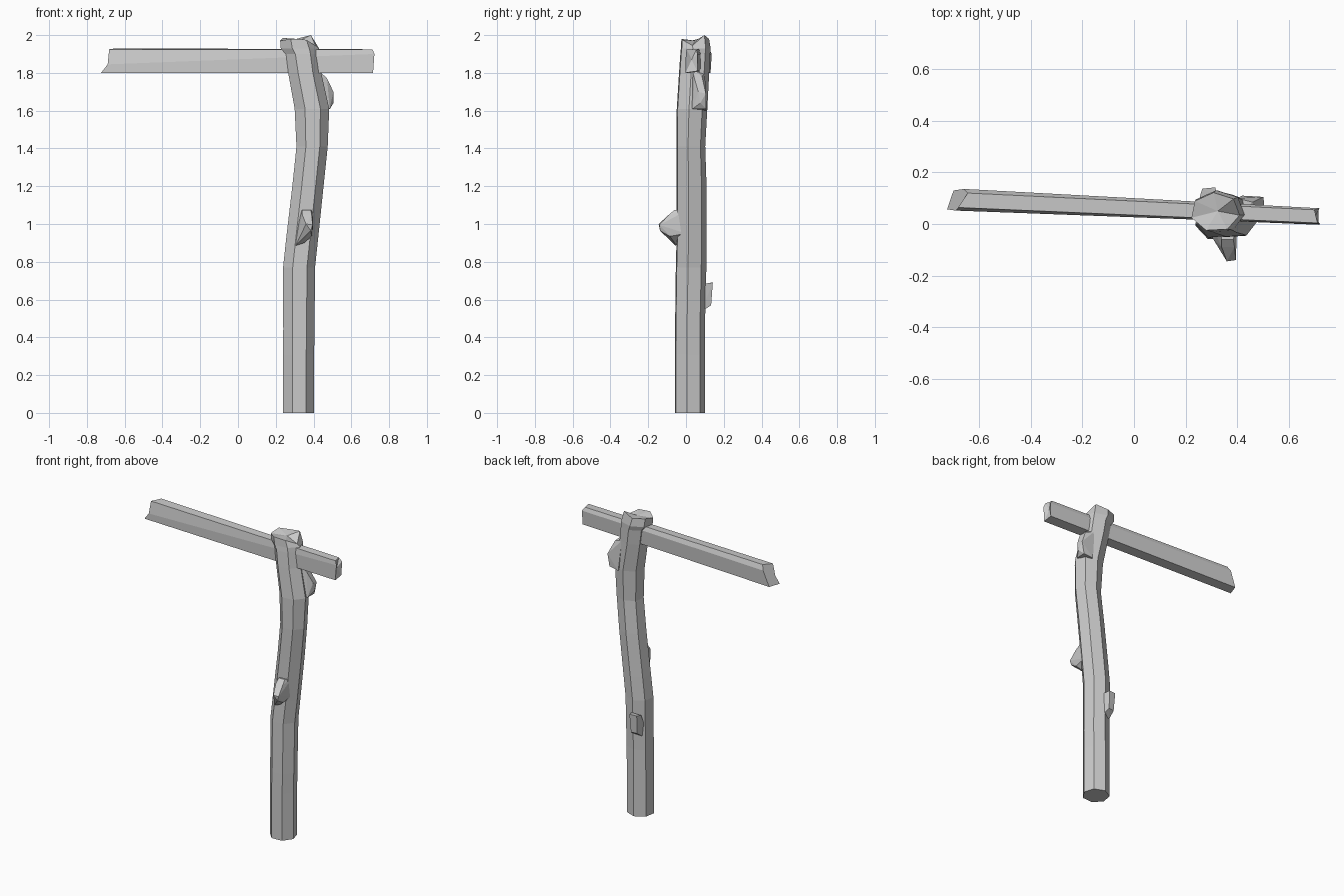
import bpy, bmesh, math


def finish(name, bm):
    bmesh.ops.recalc_face_normals(bm, faces=bm.faces)
    mesh = bpy.data.meshes.new(name)
    bm.to_mesh(mesh)
    bm.free()
    obj = bpy.data.objects.new(name, mesh)
    bpy.context.collection.objects.link(obj)
    return obj


def loft(name, rings, cap_top=None):
    bm = bmesh.new()
    loops = [[bm.verts.new(p) for p in r] for r in rings]
    n = len(loops[0])
    for a, b in zip(loops, loops[1:]):
        for i in range(n):
            j = (i + 1) % n
            bm.faces.new((a[i], a[j], b[j], b[i]))
    bm.faces.new(loops[0])
    if cap_top:
        c = bm.verts.new(cap_top)
        for i in range(n):
            bm.faces.new((loops[-1][i], loops[-1][(i + 1) % n], c))
    else:
        bm.faces.new(loops[-1])
    return finish(name, bm)


def hull(name, points):
    bm = bmesh.new()
    for p in points:
        bm.verts.new(p)
    res = bmesh.ops.convex_hull(bm, input=bm.verts)
    junk = [g for g in res["geom_interior"] if isinstance(g, bmesh.types.BMVert)]
    bmesh.ops.delete(bm, geom=junk, context='VERTS')
    return finish(name, bm)


# Crooked seven-sided trunk: z, x centre, y centre, x radius, y radius
SIDES = 7
SECTIONS = [
    (0.00, .319, .018, .085, .083), (0.31, .319, .018, .085, .083),
    (0.44, .321, .018, .085, .082), (0.77, .322, .024, .087, .084),
    (0.92, .338, .026, .087, .082), (1.20, .369, .027, .085, .082),
    (1.41, .391, .023, .085, .079), (1.61, .390, .029, .094, .084),
    (1.80, .352, .040, .090, .083), (1.90, .338, .046, .092, .082),
    (1.93, .326, .049, .104, .082),
]
ANGLES = [math.radians(-9 + 360 / SIDES * i) for i in range(SIDES)]


def ring(z, cx, cy, rx, ry):
    return [(cx + rx * math.cos(a), cy + ry * math.sin(a), z) for a in ANGLES]


rings = [ring(*s) for s in SECTIONS]
# Uneven broken top
top_z = [1.945, 2.0, 1.98, 1.985, 1.97, 1.98, 1.975]
rings.append([(x, y, z) for (x, y, _), z in zip(ring(0, .315, .046, .096, .076), top_z)])
loft("trunk_post", rings, (.325, .05, 1.97))

# Crossbeam: outline of each end, with ragged cuts
left_end = [(-.725, .057, 1.80), (-.69, .052, 1.845), (-.682, .064, 1.925),
            (-.645, .120, 1.93), (-.66, .136, 1.90), (-.70, .130, 1.80)]
right_end = [(.715, -.003, 1.80), (.722, -.001, 1.90), (.712, .004, 1.925),
             (.700, .055, 1.925), (.720, .061, 1.90), (.715, .060, 1.81)]
loft("crossbeam", [left_end, right_end], (.703, .03, 1.87))

# Front branch stub
hull("front_stub", [
    (.36, -.145, 1.0), (.395, -.14, .995), (.385, -.138, .965),
    (.34, -.09, 1.05), (.39, -.09, 1.05), (.34, -.06, 1.075), (.385, -.06, 1.075),
    (.36, -.10, .93), (.39, -.085, .935), (.305, -.055, .885), (.35, -.06, .90),
    (.30, 0, .95), (.40, 0, .95), (.33, 0, 1.07), (.40, 0, 1.07)])

# Back branch stub, angled upward
hull("back_stub", [
    (.265, .137, .69), (.315, .142, .69), (.255, .105, .685), (.325, .105, .685),
    (.27, .128, .57), (.31, .133, .57), (.265, .08, .535), (.325, .08, .535),
    (.26, .07, .62), (.325, .07, .62)])

# Right-hand knot under the crossbeam
hull("side_knot", [
    (.505, .065, 1.70), (.502, .105, 1.69), (.505, .075, 1.64), (.487, .105, 1.61),
    (.485, .035, 1.61), (.472, .045, 1.77), (.46, .085, 1.78),
    (.41, .03, 1.83), (.40, .10, 1.80), (.42, .02, 1.70), (.42, .11, 1.60),
    (.42, .02, 1.62)])
